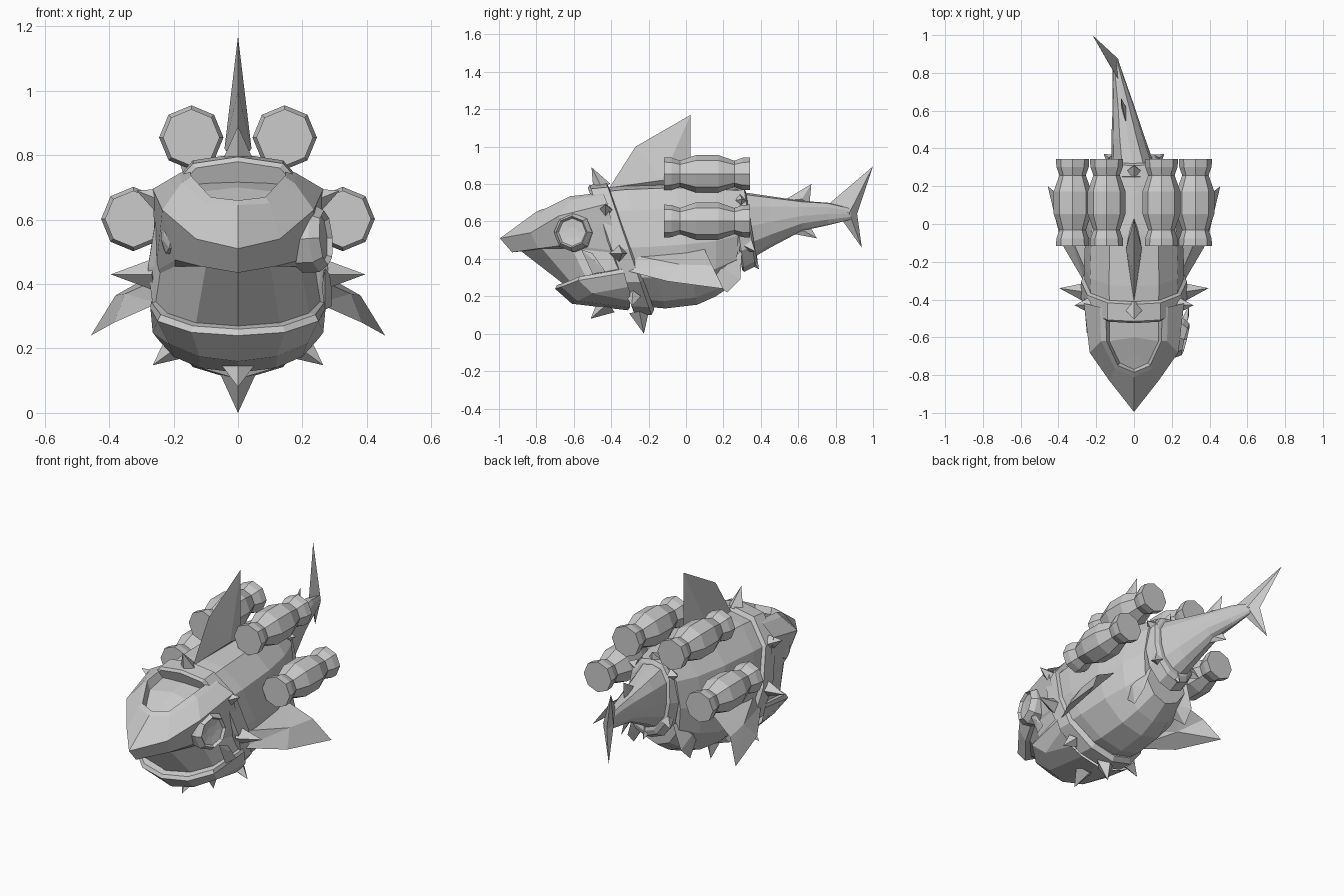
import bpy, bmesh, math
from mathutils import Vector

cube = bpy.data.objects.get("Cube")
if cube:
    bpy.data.objects.remove(cube)

grey = bpy.data.materials.new("plain_grey")
grey.use_nodes = True
grey.diffuse_color = (0.6, 0.6, 0.6, 1)
grey.node_tree.nodes["Principled BSDF"].inputs["Base Color"].default_value = (0.6, 0.6, 0.6, 1)


def finish(name, bm):
    bmesh.ops.remove_doubles(bm, verts=bm.verts, dist=0.001)
    bmesh.ops.recalc_face_normals(bm, faces=bm.faces)
    mesh = bpy.data.meshes.new(name)
    bm.to_mesh(mesh)
    bm.free()
    mesh.materials.append(grey)
    ob = bpy.data.objects.new(name, mesh)
    bpy.context.collection.objects.link(ob)
    return ob


def bridge(bm, rows, closed):
    """Join neighbouring rows of points with quads."""
    grid = [[bm.verts.new(p) for p in row] for row in rows]
    for a, b in zip(grid, grid[1:]):
        n = len(a)
        for i in range(n if closed else n - 1):
            j = (i + 1) % n
            bm.faces.new((a[i], a[j], b[j], b[i]))
    return grid


def loft(name, rings):
    bm = bmesh.new()
    grid = bridge(bm, rings, True)
    bm.faces.new(grid[0])
    bm.faces.new(grid[-1])
    return finish(name, bm)


HALF = [(0, 0), (.5, .06), (.92, .25), (1, .5), (.88, .8), (.5, .97), (0, 1)]


def ring(y, x, low, high, width, tilt=0.0):
    """Faceted body cross-section, leaning back at the bottom."""
    loop = HALF + [(-u, v) for u, v in HALF[-2:0:-1]]
    return [(x + u * width, y - tilt * (v - .5), low + v * (high - low)) for u, v in loop]


def fin(name, outline, centre, offset):
    """Thin fin that is thickest at a centre point."""
    bm = bmesh.new()
    edge = [bm.verts.new(p) for p in outline]
    for s in (1, -1):
        mid = bm.verts.new(Vector(centre) + s * Vector(offset))
        for i in range(len(edge)):
            bm.faces.new((edge[i - 1], edge[i], mid))
    return finish(name, bm)


def spike(name, base, tip, radius):
    bm = bmesh.new()
    base, tip = Vector(base), Vector(tip)
    axis = tip - base
    rot = axis.to_track_quat('Z', 'Y')
    loop = [bm.verts.new(base + rot @ Vector((radius * math.cos(a), radius * math.sin(a), 0)))
            for a in (math.pi / 2 * k for k in range(4))]
    top = bm.verts.new(tip)
    bm.faces.new(loop)
    for i in range(4):
        bm.faces.new((loop[i - 1], loop[i], top))
    return finish(name, bm)


def flip(p, s):
    return (p[0] * s, p[1], p[2])


# Body, narrowing to the back
loft("body", [ring(-.4, 0, .15, .77, .255, .24), ring(-.22, 0, .135, .79, .265, .22),
              ring(0, 0, .155, .8, .255, .12), ring(.16, 0, .2, .79, .215),
              ring(.28, 0, .27, .78, .16, -.03)])

# Armour collars around the neck and the tail root
loft("neck_collar", [ring(-.405, 0, .13, .78, .26, .24), ring(-.395, 0, .105, .795, .28, .24),
                     ring(-.305, 0, .1, .805, .28, .24), ring(-.29, 0, .13, .78, .25, .24)])
loft("tail_collar", [ring(.27, 0, .34, .77, .135, .06), ring(.28, 0, .33, .785, .15, .06),
                     ring(.34, 0, .36, .78, .135, .06), ring(.35, 0, .39, .76, .115, .06)])

# Tail, bending to the right
loft("tail", [ring(.28, 0, .36, .76, .12), ring(.45, -.03, .46, .735, .09),
              ring(.62, -.055, .55, .71, .058), ring(.76, -.08, .58, .7, .034),
              ring(.88, -.1, .61, .67, .012)])

# Head: rows run from the middle of the face round to the back of the cheek
crown_floor = [(0, -.75, .63), (0, -.7, .655), (0, -.6, .7), (0, -.45, .725)]
crown_in = [(0, -.77, .625), (.075, -.735, .635), (.13, -.62, .685), (.13, -.45, .72)]
crown_rim = [(0, -.785, .66), (.085, -.75, .67), (.145, -.62, .735), (.15, -.44, .755)]
crown_out = [(0, -.81, .645), (.1, -.765, .65), (.175, -.62, .715), (.18, -.44, .745)]
brow = [(0, -.995, .51), (.13, -.83, .54), (.235, -.68, .63), (.265, -.42, .695)]
snout_lip = [(0, -.93, .435), (.115, -.79, .455), (.195, -.64, .475), (.255, -.36, .44)]
mouth_top = [(0, -.88, .44), (.1, -.77, .455), (.195, -.61, .455), (.25, -.36, .43)]
mouth_low = [(0, -.66, .27), (.13, -.62, .28), (.22, -.54, .31), (.26, -.34, .35)]
jaw_in = [(0, -.69, .26), (.14, -.655, .27), (.24, -.57, .305), (.27, -.34, .345)]
jaw_out = [(0, -.7, .24), (.145, -.665, .25), (.25, -.575, .285), (.272, -.33, .325)]
jaw_low = [(0, -.61, .16), (.12, -.58, .175), (.215, -.5, .215), (.265, -.31, .25)]
throat = [(0, -.31, .125), (.12, -.3, .14), (.2, -.3, .175), (.25, -.3, .23)]
bm = bmesh.new()
for s in (1, -1):
    bridge(bm, [[flip(p, s) for p in row] for row in
                (crown_floor, crown_in, crown_rim, crown_out, brow, snout_lip, mouth_top,
                 mouth_low, jaw_in, jaw_out, jaw_low, throat)], False)
finish("head", bm)


def turned(name, profile, centre, axis):
    """Eight-sided turned part; profile holds (distance along, radius)."""
    rot = Vector(axis).to_track_quat('Z', 'Y')
    angles = [math.pi / 4 * k for k in range(8)]
    return loft(name, [[Vector(centre) + rot @ Vector((r * math.cos(a), r * math.sin(a), d))
                        for a in angles] for d, r in profile])


# Round eyepiece on the left side, with a strap, and a plain eye on the right
turned("eyepiece", [(-.07, .1), (.02, .105), (.05, .085), (.035, .075), (.03, .03)],
       (.225, -.6, .54), (1, -.25, .08))
fin("eyepiece_strap", [(.27, -.56, .45), (.285, -.5, .43), (.29, -.43, .33), (.27, -.5, .32)],
    (.275, -.49, .39), (.015, 0, 0))
turned("right_eye", [(-.05, .06), (.0, .055), (.015, .02)], (-.22, -.6, .55), (-1, -.25, .08))

# Four barrels strapped along the back and sides
barrel = [(-.23, .088), (-.19, .086), (-.145, .07), (-.06, .1), (.06, .1),
          (.145, .07), (.19, .086), (.23, .088)]
for s, side in ((1, "left"), (-1, "right")):
    turned(side + "_upper_barrel", barrel, (s * .145, .113, .855), (0, 1, 0))
    turned(side + "_side_barrel", barrel, (s * .325, .113, .602), (0, 1, 0))
    # Swept side fins and small belly fins
    fin(side + "_side_fin", [flip(p, s) for p in
        ((.25, -.33, .34), (.385, -.1, .28), (.457, .2, .24), (.38, .14, .365),
         (.23, .1, .45), (.25, -.26, .415))],
        flip((.335, -.02, .35), s), flip((.015, -.01, .02), s))
    fin(side + "_belly_fin", [flip(p, s) for p in
        ((.15, .08, .34), (.18, .22, .22), (.17, .29, .29), (.12, .3, .45))],
        flip((.15, .2, .34), s), flip((.03, 0, .01), s))
    # Paired collar spikes
    for label, base, tip, r in (
            ("shoulder", (.24, -.43, .66), (.315, -.43, .69), .04),
            ("flank", (.26, -.36, .43), (.395, -.34, .43), .05),
            ("belly", (.2, -.28, .2), (.265, -.29, .148), .04),
            ("tail_top", (.11, .29, .71), (.16, .3, .72), .035),
            ("tail_side", (.12, .34, .47), (.16, .37, .44), .035)):
        spike(side + "_" + label + "_spike", flip(base, s), flip(tip, s), r)

# Middle spikes
spike("top_collar_spike", (0, -.45, .78), (0, -.505, .89), .05)
spike("bottom_collar_spike", (0, -.25, .12), (0, -.225, 0), .055)
spike("throat_spike", (0, -.42, .16), (0, -.51, .08), .06)
spike("rear_top_spike", (0, .28, .77), (0, .31, .82), .04)
spike("rear_bottom_spike", (0, .35, .4), (0, .39, .345), .035)

# Fins on the back and tail
fin("back_fin", [(0, -.41, .78), (0, -.27, 1), (0, .025, 1.17), (0, .025, .8), (0, .07, .77)],
    (0, -.13, .82), (.042, 0, 0))
fin("tail_top_fin", [(-.04, .52, .71), (-.07, .67, .8), (-.065, .66, .69)],
    (-.055, .62, .72), (.012, 0, 0))
fin("tail_bottom_fin", [(-.04, .54, .54), (-.075, .7, .51), (-.07, .66, .58)],
    (-.06, .63, .55), (.012, 0, 0))
fin("tail_fin", [(-.08, .76, .69), (-.22, 1, .895), (-.135, .915, .64),
                 (-.165, .94, .46), (-.1, .84, .6)], (-.11, .865, .645), (.028, .008, 0))
